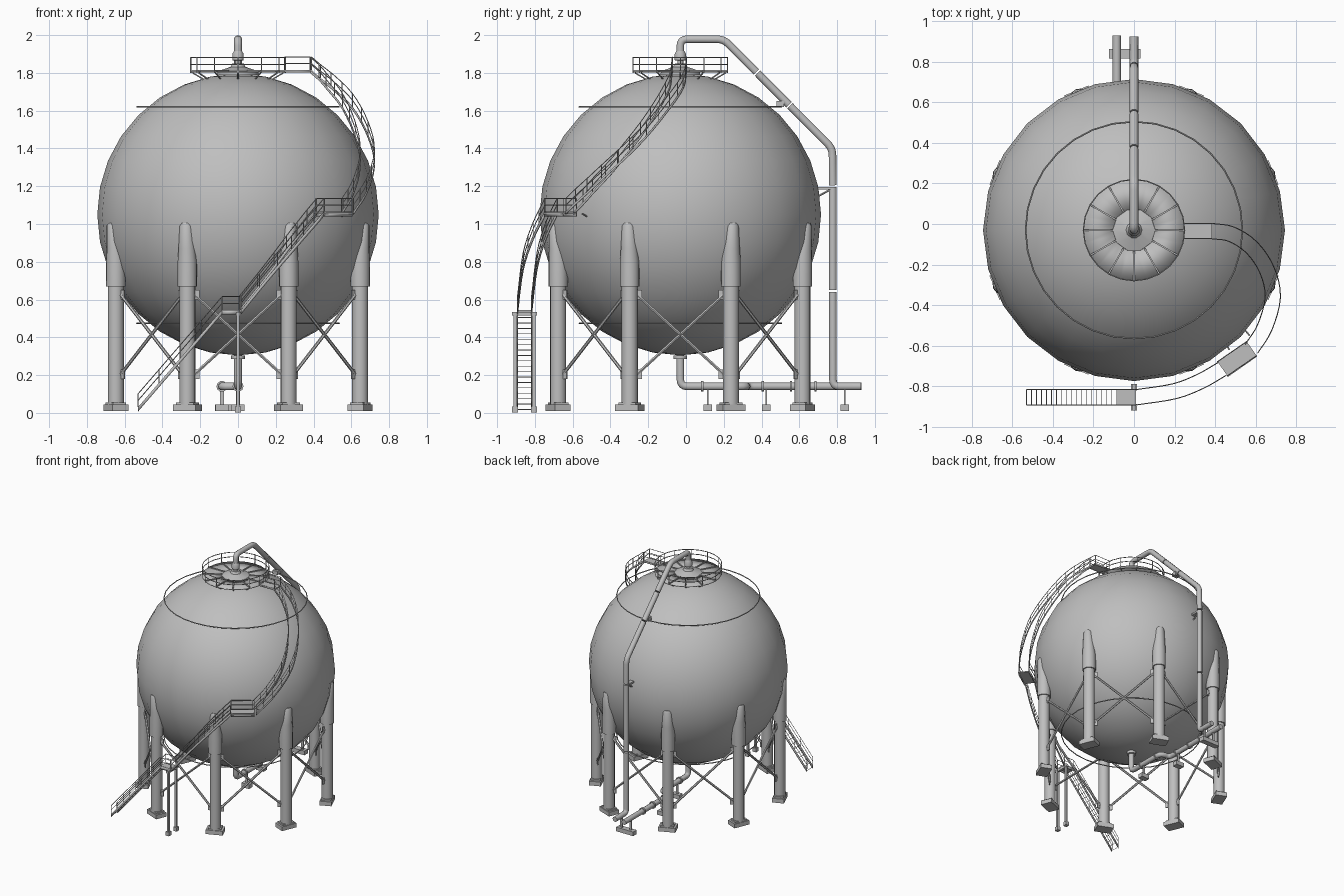
import bpy, bmesh, math
from mathutils import Vector, Matrix

old = bpy.data.objects.get("Cube")
if old:
    bpy.data.objects.remove(old, do_unlink=True)

steel = bpy.data.materials.new("grey steel")
steel.use_nodes = True
GREY = (0.52, 0.52, 0.52, 1)
steel.diffuse_color = GREY
steel.node_tree.nodes["Principled BSDF"].inputs["Base Color"].default_value = GREY

CY = -0.03          # tank axis in y
TANK = Vector((0, CY, 1.05))
R = 0.745


def finish(name, bm, angle=40):
    bmesh.ops.recalc_face_normals(bm, faces=bm.faces)
    me = bpy.data.meshes.new(name)
    bm.to_mesh(me)
    bm.free()
    me.materials.append(steel)
    me.shade_smooth()
    me.set_sharp_from_angle(angle=math.radians(angle))
    ob = bpy.data.objects.new(name, me)
    bpy.context.collection.objects.link(ob)
    return ob


def box(name, centre, size, turn=0):
    bm = bmesh.new()
    bmesh.ops.create_cube(bm, size=1, matrix=Matrix.Translation(centre)
                          @ Matrix.Rotation(turn, 4, 'Z') @ Matrix.Diagonal((*size, 1)))
    return finish(name, bm)


def lathe(name, profile, centre, sides=12, turn=0):
    """Stack of rings; each profile entry is (radius, height, outward shift)."""
    bm = bmesh.new()
    rings = []
    for r, z, shift in profile:
        rings.append([bm.verts.new((r * math.cos(a) + shift, r * math.sin(a), z))
                      for a in (math.tau * i / sides for i in range(sides))])
    for lo, hi in zip(rings, rings[1:]):
        for i in range(sides):
            j = (i + 1) % sides
            bm.faces.new((lo[i], lo[j], hi[j], hi[i]))
    bm.faces.new(rings[0][::-1])
    bm.faces.new(rings[-1])
    bm.transform(Matrix.Translation(centre) @ Matrix.Rotation(turn, 4, 'Z'))
    return finish(name, bm)


def rounded(points, d=0.035):
    pts = [Vector(p) for p in points]
    out = [pts[0]]
    for a, p, b in zip(pts, pts[1:], pts[2:]):
        s, e = p + (a - p).normalized() * d, p + (b - p).normalized() * d
        for k in range(5):
            t = k / 4
            out.append(s * (1 - t) ** 2 + p * 2 * t * (1 - t) + e * t * t)
    return out + [pts[-1]]


def tubes(name, paths, radius, closed=False, res=1):
    cu = bpy.data.curves.new(name, 'CURVE')
    cu.dimensions = '3D'
    cu.bevel_depth, cu.bevel_resolution, cu.use_fill_caps = radius, res, True
    for path in paths:
        sp = cu.splines.new('POLY')
        sp.points.add(len(path) - 1)
        for pt, co in zip(sp.points, path):
            pt.co = (*co, 1)
        sp.use_cyclic_u = closed
    tmp = bpy.data.objects.new(name + "_path", cu)
    bpy.context.collection.objects.link(tmp)
    dg = bpy.context.evaluated_depsgraph_get()
    me = bpy.data.meshes.new_from_object(tmp.evaluated_get(dg))
    bpy.data.objects.remove(tmp, do_unlink=True)
    bm = bmesh.new()
    bm.from_mesh(me)
    bpy.data.meshes.remove(me)
    return finish(name, bm, 50)


def polar(r, a, z):
    return Vector((r * math.cos(a), CY + r * math.sin(a), z))


def circle(r, z, n=32):
    return [polar(r, math.tau * i / n, z) for i in range(n)]


# Tank shell
bm = bmesh.new()
bmesh.ops.create_uvsphere(bm, u_segments=24, v_segments=16, radius=R,
                          matrix=Matrix.Translation(TANK))
finish("tank_shell", bm, 60)

# Water rings around the shell
tubes("spray_rings", [circle(0.535, 1.62), circle(0.535, 0.475)], 0.004, True)

# Legs, sleeves, footings and cross braces
braces = []
for i in range(8):
    a = math.pi / 8 + i * math.pi / 4
    b = a + math.pi / 4
    lathe("leg", [(0.043, 0.03, 0), (0.043, 0.7, 0)], polar(0.7, a, 0), 12, a)
    lathe("leg_sleeve", [(0.052, 0.67, 0), (0.052, 0.8, 0), (0.046, 0.87, 0.004),
                         (0.036, 0.99, 0.014), (0.028, 1.005, 0.014)],
          polar(0.7, a, 0), 12, a)
    box("footing", polar(0.7, a, 0.027), (0.09, 0.13, 0.034), a)
    box("base_plate", polar(0.7, a, 0.05), (0.075, 0.1, 0.012), a)
    lo, hi = 0.17, 0.66
    braces += [[polar(0.7, a, lo), polar(0.7, b, hi)], [polar(0.7, a, hi), polar(0.7, b, lo)]]
    # Gusset plates where the braces meet the legs
    for other in (a - math.pi / 4, b):
        for z, tall in ((lo + 0.035, 0.05), (hi - 0.035, 0.05)):
            p = polar(0.7, a, z)
            d = (polar(0.7, other, z) - p).normalized()
            box("gusset", p + d * 0.045, (0.04, 0.008, tall), math.atan2(d.y, d.x))
tubes("cross_braces", braces, 0.009)

# Crown platform with spokes, brackets and railing
deck = bmesh.new()
n = 24
inner = [deck.verts.new(polar(0.1, math.tau * i / n, 1.805)) for i in range(n)]
outer = [deck.verts.new(polar(0.25, math.tau * i / n, 1.805)) for i in range(n)]
for i in range(n):
    j = (i + 1) % n
    deck.faces.new((inner[i], outer[i], outer[j], inner[j]))
mod = finish("crown_deck", deck).modifiers.new("thickness", 'SOLIDIFY')
mod.thickness, mod.offset = 0.006, 0
lathe("crown_cap", [(0.112, 1.79, 0), (0.105, 1.81, 0), (0.04, 1.832, 0), (0.03, 1.85, 0)],
      (0, CY, 0), 10)
tubes("crown_rails", [circle(0.25, z, 24) for z in (1.845, 1.882)], 0.003, True)
angles = [math.tau * i / 12 for i in range(12)]
tubes("crown_posts", [[polar(0.25, a, 1.8), polar(0.25, a, 1.882)] for a in angles], 0.003)
tubes("crown_brackets", [[polar(0.24, a, 1.8), polar(0.18, a, 1.765)] for a in angles], 0.004)
for a in angles:
    box("deck_spoke", polar(0.175, a, 1.81), (0.145, 0.008, 0.012), a)


def smooth_path(pts, steps=4):
    pts = [Vector(p) for p in pts]
    ext = [2 * pts[0] - pts[1]] + pts + [2 * pts[-1] - pts[-2]]
    out = []
    for a, b, c, d in zip(ext, ext[1:], ext[2:], ext[3:]):
        for k in range(steps):
            t = k / steps
            out.append(0.5 * (2 * b + (c - a) * t + (2 * a - 5 * b + 4 * c - d) * t * t
                              + (3 * b - a - 3 * c + d) * t ** 3))
    return out + [pts[-1]]


def walkway(name, path, width=0.075, tall=0.024):
    """Two stringers with double handrails and posts on each side."""
    rails, bm = [], bmesh.new()
    for side in (-1, 1):
        edge = []
        for i, p in enumerate(path):
            t = path[min(i + 1, len(path) - 1)] - path[max(i - 1, 0)]
            edge.append(p + Vector((-t.y, t.x, 0)).normalized() * side * width / 2)
        low = [bm.verts.new(p - Vector((0, 0, tall))) for p in edge]
        top = [bm.verts.new(p) for p in edge]
        for i in range(len(edge) - 1):
            bm.faces.new((low[i], low[i + 1], top[i + 1], top[i]))
        for h in (0.035, 0.07):
            rails.append([p + Vector((0, 0, h)) for p in edge])
        for p in edge[::2] + edge[-1:]:
            rails.append([p, p + Vector((0, 0, 0.07))])
    mod = finish(name + "_stringers", bm).modifiers.new("thickness", 'SOLIDIFY')
    mod.thickness, mod.offset = 0.005, 0
    tubes(name + "_handrails", rails, 0.0025, res=0)


def straight(a, b, n):
    return [Vector(a).lerp(Vector(b), i / n) for i in range(n + 1)]


# Stair flights and landings winding up the tank
first = straight((-0.53, -0.855, 0.03), (-0.085, -0.855, 0.545), 8)
walkway("lower_stair", first)
tubes("lower_treads", [[p + Vector((0, s * 0.037, -0.012)) for s in (-1, 1)]
                       for p in straight(first[0], first[-1], 18)], 0.002, res=0)
walkway("low_landing", straight((-0.085, -0.855, 0.545), (0.01, -0.855, 0.545), 2))
box("low_landing_floor", (-0.038, -0.855, 0.54), (0.095, 0.075, 0.008))
walkway("middle_stair", smooth_path([(0.01, -0.855, 0.545), (0.2, -0.825, 0.78),
                                     (0.33, -0.775, 0.94), (0.435, -0.715, 1.065)]))
walkway("mid_landing", straight((0.435, -0.715, 1.065), (0.58, -0.615, 1.065), 2), 0.085)
box("mid_landing_floor", (0.51, -0.667, 1.058), (0.175, 0.09, 0.008), math.radians(35))
walkway("upper_stair", smooth_path([(0.58, -0.615, 1.065), (0.645, -0.51, 1.17),
                                    (0.685, -0.36, 1.32), (0.655, -0.225, 1.47),
                                    (0.58, -0.115, 1.62), (0.48, -0.05, 1.73),
                                    (0.385, -0.035, 1.815)]), tall=0.015)
walkway("bridge", straight((0.385, -0.035, 1.815), (0.245, -0.035, 1.815), 2), tall=0.012)
box("bridge_floor", (0.315, -0.035, 1.808), (0.14, 0.072, 0.008))
tubes("landing_struts", [[(0.47, -0.62, 1.055), (0.43, -0.55, 1.02)],
                         [(0.57, -0.55, 1.055), (0.52, -0.49, 1.02)]], 0.004)

# Frame holding up the low landing
for y in (-0.905, -0.805):
    box("landing_post", (0, y, 0.27), (0.016, 0.018, 0.52))
    box("post_foot", (0, y, 0.018), (0.03, 0.032, 0.032))
box("landing_beam", (0, -0.855, 0.525), (0.02, 0.13, 0.018))

# Overhead pipe: crown outlet, sloping run and riser, with narrow joints
slope = straight((0, 0.2, 1.978), (0, 0.775, 1.4), 20)
pipe = [rounded([(0, CY, 1.9), (0, CY, 1.978), (0, 0.2, 1.978), slope[6]]),
        [slope[6] + Vector((0, 0.006, -0.006)), slope[12]],
        rounded([slope[12] + Vector((0, 0.006, -0.006)), slope[-1], (0, 0.778, 1.205)]),
        [(0, 0.778, 1.195), (0, 0.778, 0.65)],
        rounded([(0, 0.778, 0.64), (0, 0.778, 0.14), (0, 0.925, 0.14)])]
tubes("overhead_pipe", pipe, 0.021, res=3)
lathe("crown_valve", [(0.016, 1.84, 0), (0.016, 1.865, 0), (0.03, 1.867, 0), (0.03, 1.9, 0),
                      (0.022, 1.915, 0)], (0, CY, 0))
box("riser_bracket", (0, 0.735, 1.19), (0.03, 0.07, 0.014))
tubes("riser_strut", [[(0, 0.705, 1.15), (0, 0.77, 1.185)]], 0.006)
box("slope_bracket", (0, 0.5, 1.635), (0.045, 0.04, 0.03))

# Bottom drain pipe stepping sideways to run beside the riser
tubes("drain_pipe", [rounded([(0, CY, 0.32), (0, CY, 0.14), (0, 0.32, 0.14),
                              (-0.085, 0.32, 0.14), (-0.085, 0.93, 0.14)], 0.038)],
      0.021, res=3)
lathe("drain_nozzle", [(0.036, 0.285, 0), (0.036, 0.305, 0)], (0, CY, 0))
tubes("drain_flanges", [[(-0.085, y, 0.14), (-0.085, y + 0.012, 0.14)]
                        for y in (0.4, 0.55, 0.68)]
      + [[(0, y, 0.14), (0, y + 0.012, 0.14)] for y in (0.08, 0.26)], 0.029, res=3)

# Pipe supports on concrete blocks
for y, x, wide in ((0.115, 0, 0.07), (0.425, -0.085, 0.07), (0.84, -0.045, 0.155)):
    box("support_block", (x, y, 0.027), (wide, 0.045, 0.034))
    for px in ((x,) if wide < 0.1 else (-0.085, 0)):
        box("support_stem", (px, y, 0.08), (0.02, 0.008, 0.09))
